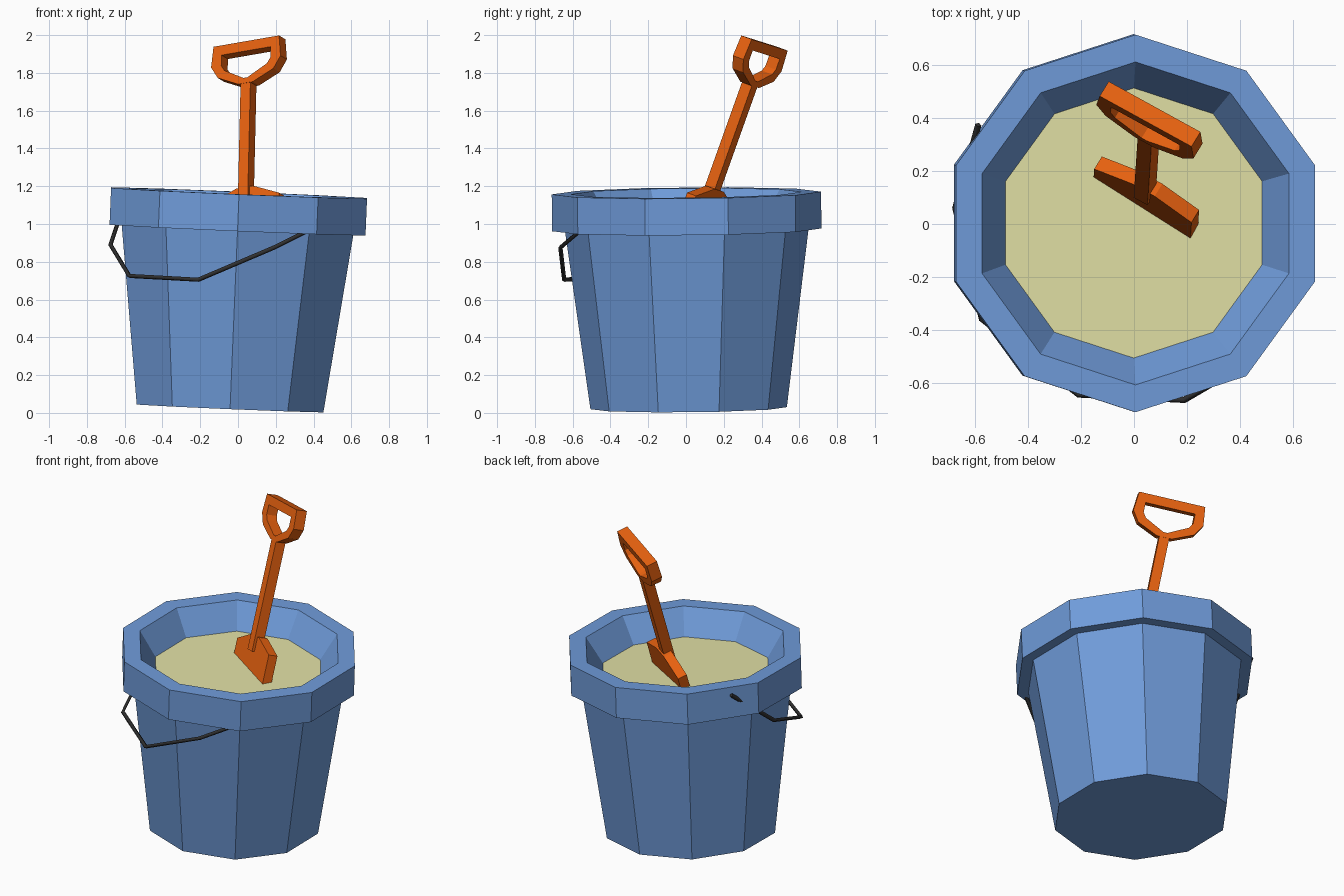
import bpy, bmesh
from math import radians, sin, cos, pi
from mathutils import Vector, Matrix, Euler

if "Cube" in bpy.data.objects:
    bpy.data.objects.remove(bpy.data.objects["Cube"])


def material(name, rgb):
    m = bpy.data.materials.new(name)
    m.diffuse_color = (*rgb, 1)
    m.use_nodes = True
    m.node_tree.nodes["Principled BSDF"].inputs["Base Color"].default_value = m.diffuse_color
    return m


def finish(name, bm, mat, matrix):
    bmesh.ops.recalc_face_normals(bm, faces=bm.faces)
    me = bpy.data.meshes.new(name)
    bm.to_mesh(me)
    bm.free()
    me.materials.append(mat)
    ob = bpy.data.objects.new(name, me)
    ob.matrix_world = matrix
    bpy.context.collection.objects.link(ob)
    return ob


def ring(bm, r, z, n=10):
    return [bm.verts.new((r * cos(pi / 2 + 2 * pi * i / n),
                          r * sin(pi / 2 + 2 * pi * i / n), z)) for i in range(n)]


def bridge(bm, a, b):
    n = len(a)
    for i in range(n):
        bm.faces.new((a[i], a[(i + 1) % n], b[(i + 1) % n], b[i]))


def plate(name, outer, w1, w2, mat, matrix, hole=None):
    """Flat outline extruded from depth w1 to w2, with an optional matching hole."""
    bm = bmesh.new()
    loop = lambda pts, w: [bm.verts.new((x, v, w)) for x, v in pts]
    o1, o2 = loop(outer, w1), loop(outer, w2)
    bridge(bm, o1, o2)
    if hole:
        i1, i2 = loop(hole, w1), loop(hole, w2)
        bridge(bm, i1, i2)
        bridge(bm, o1, i1)
        bridge(bm, o2, i2)
    else:
        bm.faces.new(o1)
        bm.faces.new(o2)
    return finish(name, bm, mat, matrix)


def mirrored(half):
    """Right half of an outline, top to bottom, completed on the left."""
    return half + [(-x, v) for x, v in reversed(half) if x]


blue = material("blue_plastic", (0.16, 0.33, 0.70))
sand_mat = material("sand", (0.76, 0.75, 0.38))
orange = material("orange_plastic", (0.80, 0.12, 0.005))
dark = material("dark_wire", (0.03, 0.03, 0.03))

# Bucket: ten-sided lathe, slightly tilted
tilt = (Matrix.Translation((-0.042, 0.014, 0.025))
        @ Euler((radians(0.6), radians(2.4), 0)).to_matrix().to_4x4())
SAND_R, SAND_Z = 0.51, 0.985
bm = bmesh.new()
profile = [(0.52, 0), (0.645, 0.945), (0.713, 0.945), (0.713, 1.14),
           (0.61, 1.14), (SAND_R, SAND_Z)]
rings = [ring(bm, r, z) for r, z in profile]
for a, b in zip(rings, rings[1:]):
    bridge(bm, a, b)
bm.faces.new(rings[0][::-1])
finish("bucket", bm, blue, tilt)

# Sand surface
bm = bmesh.new()
bm.faces.new(ring(bm, SAND_R, SAND_Z))
finish("sand", bm, sand_mat, tilt)

# Shovel frame: x across, y along the shaft, z through the thickness
along = Vector((0.022, 0.336, 0.941)).normalized()
across = Vector((0.87, -0.48, 0.146))
across = (across - along * across.dot(along)).normalized()
frame = Matrix((across, along, across.cross(along))).transposed().to_4x4()
frame.translation = (0.043, 0.145, 1.2)

# Shovel parts (depth runs toward the upper, front face)
plate("shovel_grip",
      mirrored([(0.2, 0.805), (0.212, 0.69), (0.17, 0.625), (0.045, 0.57)]),
      -0.034, 0.034, orange, frame,
      mirrored([(0.15, 0.75), (0.15, 0.69), (0.13, 0.66), (0.012, 0.6)]))
plate("shovel_shaft", mirrored([(0.03, 0.58), (0.03, -0.1)]), -0.032, 0.032, orange, frame)
plate("shovel_blade",
      mirrored([(0.05, -0.01), (0.212, -0.075), (0.212, -0.3), (0, -0.4)]),
      -0.042, 0.016, orange, frame)

# Wire bail, hanging around the front left
path = [(-0.588, 0.375, 1.15), (-0.675, 0.06, 0.89), (-0.575, -0.36, 0.725),
        (-0.21, -0.645, 0.705), (0.19, -0.665, 0.875), (0.42, -0.53, 0.99)]
cu = bpy.data.curves.new("bail", 'CURVE')
cu.dimensions = '3D'
cu.bevel_depth = 0.012
cu.bevel_resolution = 0
cu.use_fill_caps = True
sp = cu.splines.new('POLY')
sp.points.add(len(path) - 1)
for p, co in zip(sp.points, path):
    p.co = (*co, 1)
cu.materials.append(dark)
bail = bpy.data.objects.new("bail", cu)
bpy.context.collection.objects.link(bail)
